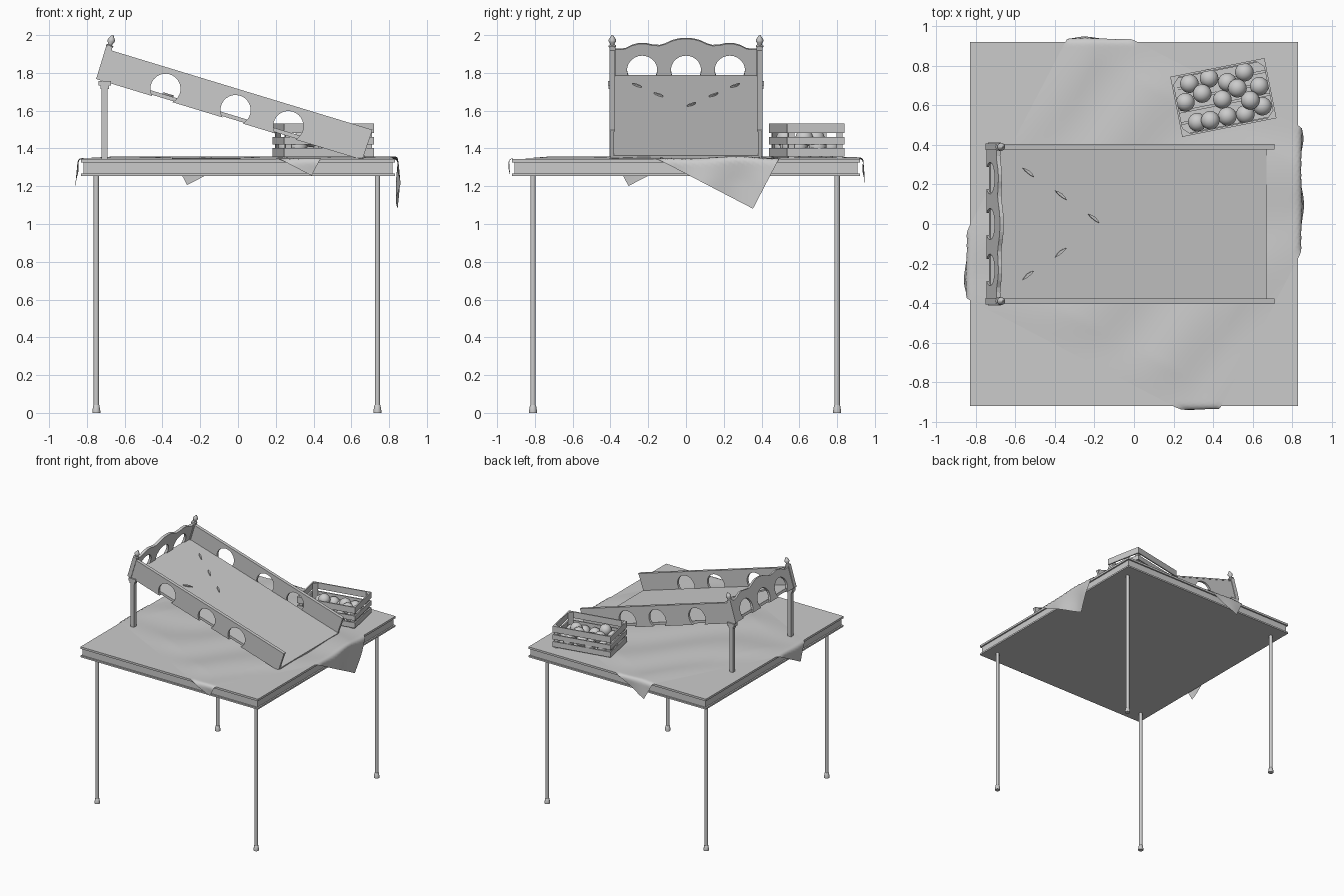
import bpy, bmesh
from math import sin, cos, pi, radians, asin, sqrt
from mathutils import Matrix, Vector

if "Cube" in bpy.data.objects:
    bpy.data.objects.remove(bpy.data.objects["Cube"])

I = Matrix.Identity(4)


def finish(name, bm, mat=I, smooth=False):
    bmesh.ops.recalc_face_normals(bm, faces=bm.faces[:])
    me = bpy.data.meshes.new(name)
    bm.to_mesh(me)
    bm.free()
    me.transform(mat)
    if smooth:
        me.shade_smooth()
        me.set_sharp_from_angle(angle=radians(35))
    ob = bpy.data.objects.new(name, me)
    bpy.context.collection.objects.link(ob)
    return ob


def box(name, lo, hi, mat=I):
    bm = bmesh.new()
    lo, hi = Vector(lo), Vector(hi)
    d = hi - lo
    bmesh.ops.create_cube(bm, size=1, matrix=Matrix.Translation((lo + hi) / 2) @ Matrix.Diagonal((*d, 1)))
    return finish(name, bm, mat)


def prism(name, pts, offset, mat=I):
    """Extrude a closed 3D outline along an offset."""
    bm = bmesh.new()
    f = bm.faces.new([bm.verts.new(p) for p in pts])
    r = bmesh.ops.extrude_face_region(bm, geom=[f], use_keep_orig=True)
    vs = [g for g in r['geom'] if isinstance(g, bmesh.types.BMVert)]
    bmesh.ops.translate(bm, verts=vs, vec=offset)
    return finish(name, bm, mat)


def lathe(name, prof, x, y, mat=I, seg=16):
    bm = bmesh.new()
    rings = [[bm.verts.new((x + r * cos(2 * pi * i / seg), y + r * sin(2 * pi * i / seg), z))
              for i in range(seg)] for r, z in prof]
    for a, b in zip(rings, rings[1:]):
        for i in range(seg):
            j = (i + 1) % seg
            bm.faces.new((a[i], a[j], b[j], b[i]))
    bm.faces.new(rings[0])
    bm.faces.new(rings[-1])
    return finish(name, bm, mat, True)


def arches(centers, r=0.08, h=0.057, n=20):
    """Round cut-outs that open through the lower edge, left to right."""
    a0 = -asin(h / r)
    pts = []
    for c in centers:
        for i in range(n + 1):
            a = pi - a0 - (pi - 2 * a0) * i / n
            z = h + r * sin(a)
            pts.append((c + r * cos(a), 0 if i in (0, n) else z))
    return pts


# Table top with a grooved edge, and four thin legs
TOP = 1.343
for nm, inset, z0, z1 in (("table_top_lip", 0, 1.326, TOP), ("table_top_core", .012, 1.265, 1.33),
                          ("table_bottom_lip", 0, 1.255, 1.268)):
    box(nm, (-.83 + inset, -.92 + inset, z0), (.83 - inset, .92 - inset, z1))
for x in (-.75, .738):
    for y in (-.81, .8):
        lathe("table_leg", [(.021, 0), (.021, .012), (.016, .04), (.014, .042), (.014, 1.26)], x, y)

# Draped square cloth, turned on the table, corners hanging over the edges
N, S, R = 72, 1.55, .018


def fold(p, lim):
    """Bend a coordinate over the table edge; returns coordinate, drop."""
    d = abs(p) - lim
    if d <= 0:
        return p, 0
    s = 1 if p > 0 else -1
    if d < R * pi / 2:
        return s * (lim + R * sin(d / R)), R * (1 - cos(d / R))
    return s * (lim + R), R + d - R * pi / 2


bm = bmesh.new()
rot = radians(-27.5)
grid = []
for i in range(N + 1):
    row = []
    for j in range(N + 1):
        u, v = (i / N - .5) * S, (j / N - .5) * S
        x = .06 + u * cos(rot) - v * sin(rot)
        y = .025 + u * sin(rot) + v * cos(rot)
        fade = min(1, 6 * (S / 2 - max(abs(u), abs(v))))
        bump = .006 * fade * (1 + sin(10 * (.6 * x - y) + 1.5 * sin(4 * x + y)))
        px, dx = fold(x, .83)
        py, dy = fold(y, .92)
        z = TOP + .003 + bump - dx - dy
        px += .012 * sin(17 * y) * min(1, dx * 8) * (1 if x > 0 else -1)
        py += .010 * sin(19 * x) * min(1, dy * 8)
        row.append(bm.verts.new((px, py, z)))
    grid.append(row)
for i in range(N):
    for j in range(N):
        bm.faces.new((grid[i][j], grid[i + 1][j], grid[i + 1][j + 1], grid[i][j + 1]))
cloth = finish("cloth", bm)
cloth.data.shade_smooth()

# Tilted tray: everything below is in the tray's own sloping frame
T = Matrix.Translation((-.749, 0, 1.767)) @ Matrix.Rotation(radians(16.9), 4, 'Y')
L = 1.47
box("tray_floor", (.015, -.385, .006), (L + .006, .385, .027), T)
side = [(0.01, 0)] + arches((.364, .752, 1.044)) + [(L, 0), (L + .006, .163), (.02, .165)]
for s in (-1, 1):
    prism("tray_side", [(x, s * .381, z) for x, z in side], (0, s * .02, 0), T)
    box("side_rail", (.03, s * .39 - .014, .158), (L + .005, s * .39 + .014, .168), T)

# Scalloped headboard with three round openings
half = [(.375, .172), (.345, .17), (.32, .174), (.285, .192), (.25, .202), (.215, .202),
        (.18, .194), (.14, .191), (.11, .2), (.075, .217), (.04, .227)]
crest = half + [(0, .23)] + [(-y, z) for y, z in reversed(half)]
head = [(-.375, 0)] + arches((-.232, 0, .232)) + [(.375, 0)] + crest
prism("headboard", [(.004, y, z) for y, z in head], (.02, 0, 0), T)

for s in (-1, 1):
    # Corner posts with finials
    y = s * .39
    box("corner_post", (-.002, y - .016, 0), (.032, y + .016, .185), T)
    lathe("finial", [(.02, .184), (.02, .19), (.012, .195), (.012, .2), (.02, .214), (.019, .224),
                     (.01, .238), (.003, .249)], .015, y, T)
    # Rear supports
    box("rear_support", (-.722, y - .016, TOP), (-.69, y + .016, 1.73))
    box("support_cap", (-.738, y - .022, 1.733), (-.672, y + .022, 1.758))
    box("support_collar", (-.728, y - .019, 1.715), (-.684, y + .019, 1.735))

# Small lens-shaped pegs in a V on the tray floor
for X, y, s in ((.215, .26, -1), (.387, .145, -1), (.56, .028, -1), (.387, -.145, 1), (.215, -.26, 1)):
    a = radians(38 * s)
    lens = [(-.038, 0), (-.02, .007), (0, .01), (.02, .007), (.038, 0), (.02, -.004), (0, -.005), (-.02, -.004)]
    prism("floor_peg", [(X + p * cos(a) - q * sin(a), y + p * sin(a) + q * cos(a), .02) for p, q in lens],
          (0, 0, .016), T)

# Slatted crate
C = Matrix.Translation((.452, .64, TOP)) @ Matrix.Rotation(radians(11.3), 4, 'Z')
HX, HY, TH = .243, .155, .01
for z0, z1 in ((.015, .06), (.078, .118), (.138, .19)):
    for s in (-1, 1):
        box("crate_long_slat", (-HX, s * (HY - TH / 2) - TH / 2, z0), (HX, s * (HY - TH / 2) + TH / 2, z1), C)
        box("crate_end_slat", (s * (HX - TH / 2) - TH / 2, -HY + TH, z0),
            (s * (HX - TH / 2) + TH / 2, HY - TH, z1), C)
for sx in (-1, 1):
    for sy in (-1, 1):
        cx, cy = sx * (HX - TH), sy * (HY - TH)
        prism("crate_corner", [(cx, cy, .005), (cx - sx * .032, cy, .005), (cx, cy - sy * .032, .005)],
              (0, 0, .183), C)
for k in range(5):
    y = -.118 + k * .059
    box("crate_floor_slat", (-HX + TH, y - .025, .008), (HX - TH, y + .025, .018), C)

# Balls in the crate
balls = [(.28, .71, 0), (.38, .737, 0), (.472, .717, 0), (.558, .768, 0), (.634, .697, 0),
         (.26, .616, 0), (.345, .66, 1), (.447, .63, 0), (.523, .687, 1), (.588, .626, 1),
         (.649, .596, 0), (.32, .515, 0), (.386, .525, 1), (.472, .545, 0), (.563, .555, 0)]
for x, y, up in balls:
    bm = bmesh.new()
    bmesh.ops.create_uvsphere(bm, u_segments=24, v_segments=14, radius=.047,
                              matrix=Matrix.Translation((x, y, TOP + .066 + .045 * up)))
    finish("ball", bm, smooth=True)
